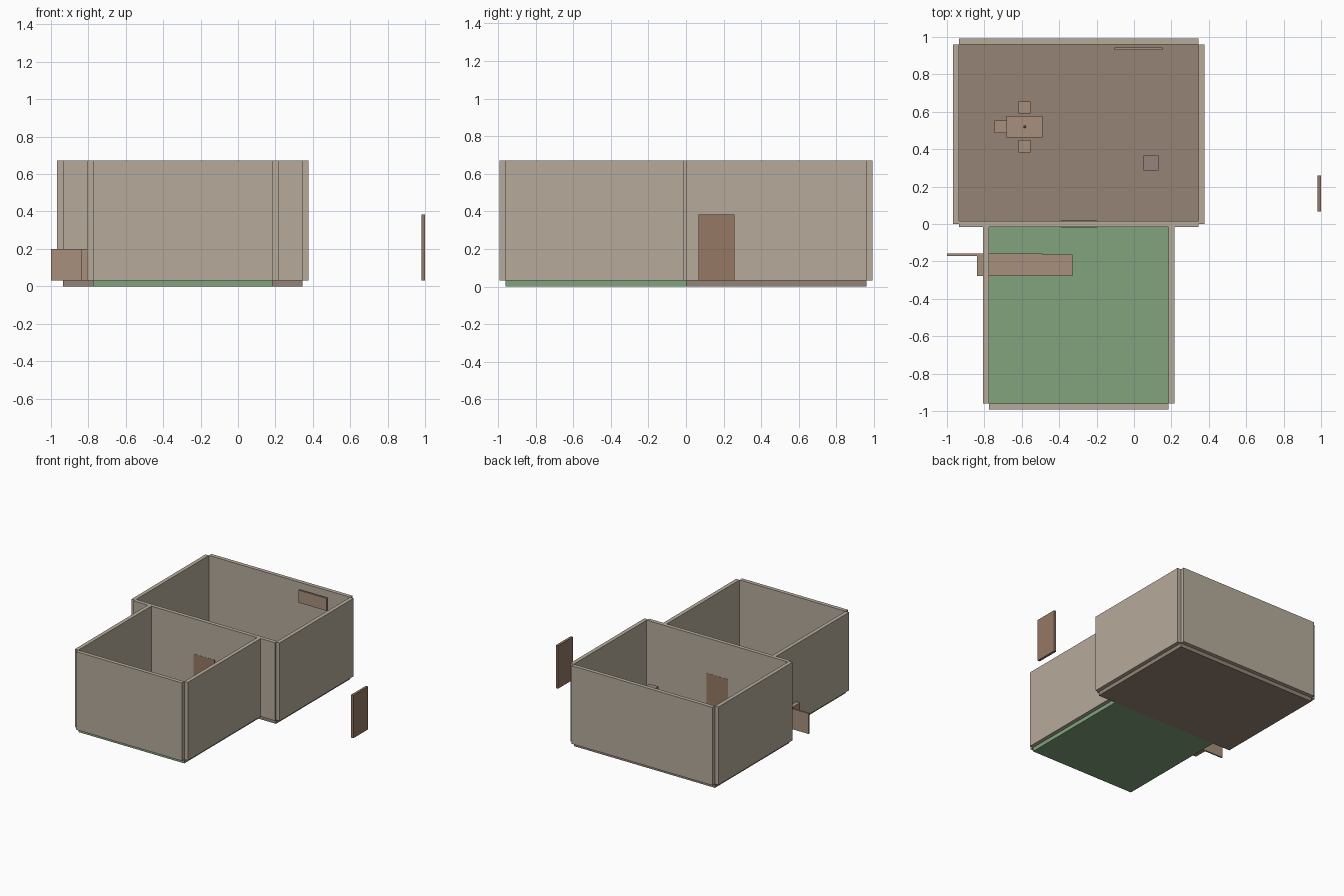
import bpy
import bmesh
from mathutils import Matrix, Vector

if "Cube" in bpy.data.objects:
    bpy.data.objects.remove(bpy.data.objects["Cube"])

T = 0.032            # wall and floor thickness
TOP = 0.672          # top of the walls
CX = -0.295          # shared centre line of both rooms


def material(name, rgb):
    m = bpy.data.materials.new(name)
    m.diffuse_color = (*rgb, 1.0)
    m.use_nodes = True
    m.node_tree.nodes["Principled BSDF"].inputs["Base Color"].default_value = m.diffuse_color
    return m


WALL = material("plaster", (0.47, 0.41, 0.33))
BROWN = material("brown_floor", (0.30, 0.23, 0.18))
GREEN = material("green_floor", (0.22, 0.37, 0.20))
WOOD = material("light_wood", (0.39, 0.28, 0.20))
DOOR = material("door_wood", (0.30, 0.19, 0.13))
MAUVE = material("mauve", (0.31, 0.23, 0.21))


def finish(name, bm, mat):
    mesh = bpy.data.meshes.new(name)
    bm.to_mesh(mesh)
    bm.free()
    mesh.materials.append(mat)
    ob = bpy.data.objects.new(name, mesh)
    bpy.context.collection.objects.link(ob)
    return ob


def box(name, x, y, z, mat):
    """Box from (min, max) ranges on each axis."""
    bm = bmesh.new()
    size = Vector((x[1] - x[0], y[1] - y[0], z[1] - z[0]))
    mid = Vector((sum(x) / 2, sum(y) / 2, sum(z) / 2))
    bmesh.ops.create_cube(bm, size=1.0, matrix=Matrix.Translation(mid) @ Matrix.Diagonal((*size, 1.0)))
    return finish(name, bm, mat)


def around(c, width):
    return (c - width / 2, c + width / 2)


WZ = (T, TOP)

# Floors and side walls of the two rooms
for room, half, y0, y1, wy, mat in (
        ("back_room", 0.64, 0.0, 0.96, (0.0, 0.96), BROWN),
        ("front_room", 0.48, -0.96, 0.0, (-0.96, -T / 2), GREEN)):
    box(room + "_floor", (CX - half, CX + half), (y0, y1), (0, T), mat)
    box(room + "_left_wall", (CX - half - T, CX - half), wy, WZ, WALL)
    box(room + "_right_wall", (CX + half, CX + half + T), wy, WZ, WALL)

# Cross walls, the middle one shared by both rooms
box("back_wall", around(CX, 1.28), (0.96, 0.96 + T), WZ, WALL)
box("shared_wall", around(CX, 1.28), (-T / 2, T / 2), WZ, WALL)
box("front_wall", around(CX, 0.96), (-0.96 - T, -0.96), WZ, WALL)

# Doors: one in the shared wall, one standing apart on the right
box("inner_door", around(CX, 0.192), (-0.0175, 0.0175), (T, 0.384), DOOR)
box("outer_door", (0.98, 1.0), (0.066, 0.258), (T, 0.384), DOOR)

# Dining table, stools and the small vase on the table
TX, TY = -0.585, 0.52
box("dining_table", around(TX, 0.192), around(TY, 0.115), (T, 0.18), WOOD)
for name, sx, sy in (("back_stool", TX, 0.622), ("front_stool", TX, 0.416),
                     ("left_stool", -0.713, TY)):
    box(name, around(sx, 0.065), around(sy, 0.065), (T, 0.128), WOOD)
bm = bmesh.new()
bmesh.ops.create_cone(bm, cap_ends=True, segments=12, radius1=0.007, radius2=0.005,
                      depth=0.03, matrix=Matrix.Translation((TX, TY, 0.195)))
finish("table_vase", bm, WOOD)

# Tall cabinet and wall panel in the back room
box("tall_cabinet", around(0.09, 0.08), around(0.325, 0.08), (T, 0.31), MAUVE)
box("wall_panel", (-0.103, 0.152), (0.929, 0.944), (0.52, 0.622), WOOD)

# Counter with its offset back panel, passing through the left wall
box("counter", (-0.84, -0.33), (-0.277, -0.163), (T, 0.2), WOOD)
box("counter_panel", (-1.0, -0.49), (-0.17, -0.158), (T, 0.2), WOOD)
